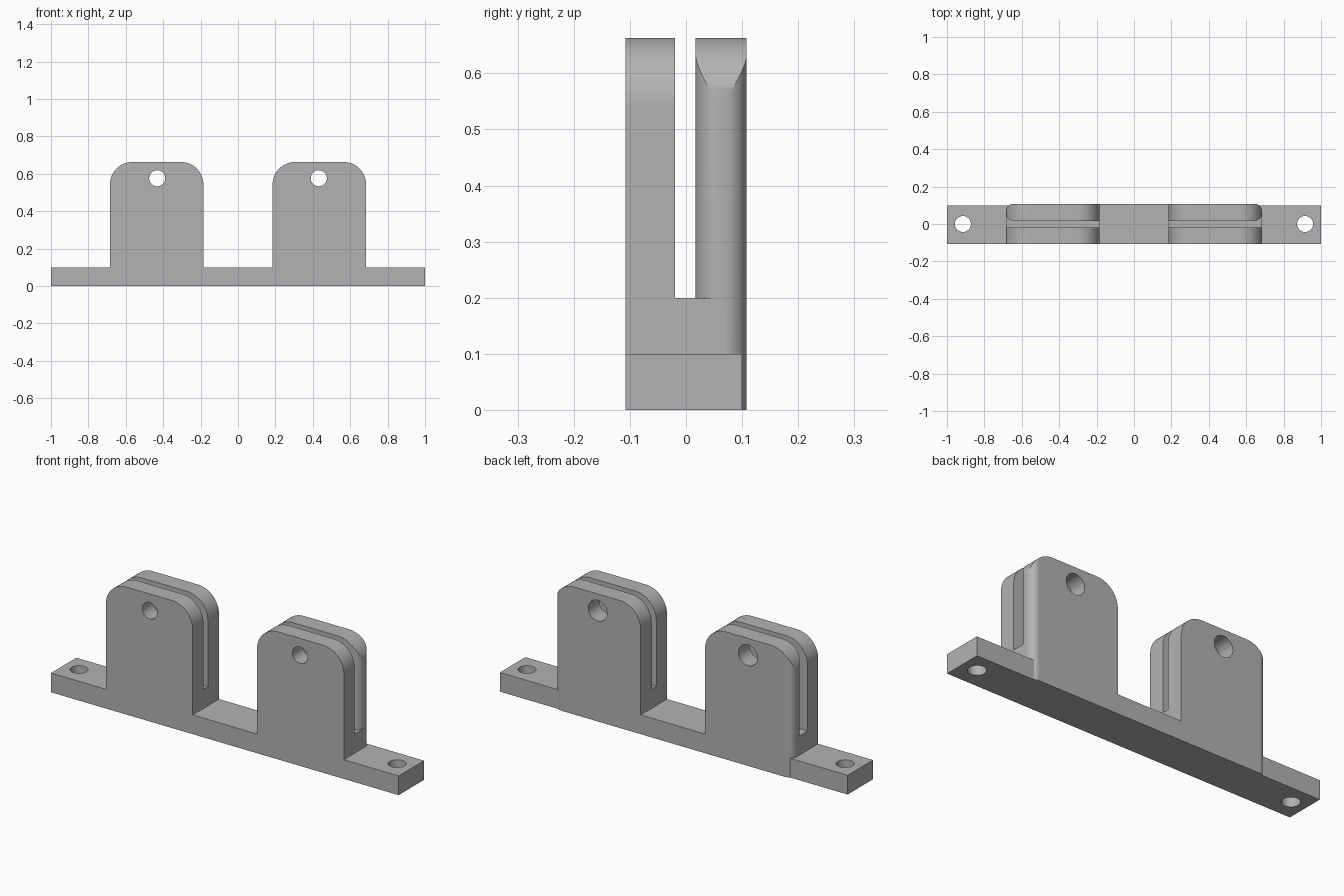
import bpy, bmesh, math
from mathutils import Matrix, Vector

cube = bpy.data.objects.get("Cube")
if cube:
    bpy.data.objects.remove(cube, do_unlink=True)

FRONT, BACK = -0.108, 0.108      # depth of the bracket
OUT, IN = 0.685, 0.185           # outer and inner sides of each tab
BASE, TOP, FILLET, ROUND = 0.1, 0.663, 0.12, 0.042
SLOT_FRONT, SLOT_BACK = -0.02, 0.017

grey = bpy.data.materials.new("plain grey")
grey.use_nodes = True
colour = (0.45, 0.45, 0.45, 1)
grey.diffuse_color = colour
grey.node_tree.nodes["Principled BSDF"].inputs["Base Color"].default_value = colour


def arc(cx, cy, r, start, end, steps=16):
    angles = [math.radians(start + (end - start) * i / steps) for i in range(steps + 1)]
    return [(cx + r * math.cos(a), cy + r * math.sin(a)) for a in angles]


def mirrored(half):
    """Close a right-hand outline with its mirror image."""
    return half + [(-x, y) for x, y in reversed(half)]


def prism(name, outline, low, high, axis="Z"):
    """Extrude an outline along z, or an (x, z) outline along y."""
    bm = bmesh.new()
    def place(x, v, d):
        return (x, v, d) if axis == "Z" else (x, d, v)
    face = bm.faces.new([bm.verts.new(place(x, v, low)) for x, v in outline])
    grown = bmesh.ops.extrude_face_region(bm, geom=[face])
    new = [g for g in grown["geom"] if isinstance(g, bmesh.types.BMVert)]
    bmesh.ops.translate(bm, verts=new, vec=Vector(place(0, 0, high - low)))
    bmesh.ops.recalc_face_normals(bm, faces=bm.faces)
    mesh = bpy.data.meshes.new(name)
    bm.to_mesh(mesh)
    bm.free()
    mesh.materials.append(grey)
    obj = bpy.data.objects.new(name, mesh)
    bpy.context.collection.objects.link(obj)
    return obj


def combine(target, other, operation):
    """Apply a boolean and discard the helper."""
    mod = target.modifiers.new("combine", "BOOLEAN")
    mod.operation, mod.solver, mod.object = operation, "EXACT", other
    bpy.context.view_layer.objects.active = target
    bpy.ops.object.modifier_apply(modifier=mod.name)
    bpy.data.objects.remove(other, do_unlink=True)


# Two round-topped tabs joined by the low middle bar
half = [(OUT, 0)]
half += arc(OUT - FILLET, TOP - FILLET, FILLET, 0, 90)
half += arc(IN + FILLET, TOP - FILLET, FILLET, 90, 180)
half += [(IN, BASE)]
bracket = prism("double_tab_bracket", mirrored(half), FRONT, BACK, "Y")

# Rounded outer back corners
plan = [(OUT + 0.0, FRONT - 0.1)] + arc(OUT - ROUND, BACK - ROUND, ROUND, 0, 90)
plan[0] = (OUT, FRONT - 0.1)
combine(bracket, prism("corner_cutter", mirrored(plan), -0.1, 1, "Z"), "INTERSECT")

# Slot through both tabs, flaring around the rounded back plates
slot = [(0.8, SLOT_FRONT), (0.8, SLOT_BACK + ROUND)]
slot += arc(OUT - ROUND, SLOT_BACK + ROUND, ROUND, 0, -90)
combine(bracket, prism("slot_cutter", mirrored(slot), 0.2, 0.8), "DIFFERENCE")

# Mounting bar
bar = mirrored([(1, FRONT), (1, 0.1)])
combine(bracket, prism("mounting_bar", bar, 0, BASE), "UNION")

# Pin holes, wider in the back plates, and mounting holes
for side in (-1, 1):
    for centre, r, low, high, axis in (
        ((side * 0.432, 0.576), 0.043, -0.2, 0, "Y"),
        ((side * 0.432, 0.576), 0.054, 0, 0.2, "Y"),
        ((side * 0.915, 0), 0.043, -0.1, 0.3, "Z"),
    ):
        ring = arc(*centre, r, 0, 360, 40)[:-1]
        combine(bracket, prism("hole_cutter", ring, low, high, axis), "DIFFERENCE")

# Smooth curves with crisp edges
bpy.ops.object.select_all(action="DESELECT")
bracket.select_set(True)
bpy.context.view_layer.objects.active = bracket
bpy.ops.object.shade_smooth_by_angle(angle=math.radians(25))
weighted = bracket.modifiers.new("even shading", "WEIGHTED_NORMAL")
weighted.keep_sharp = True
